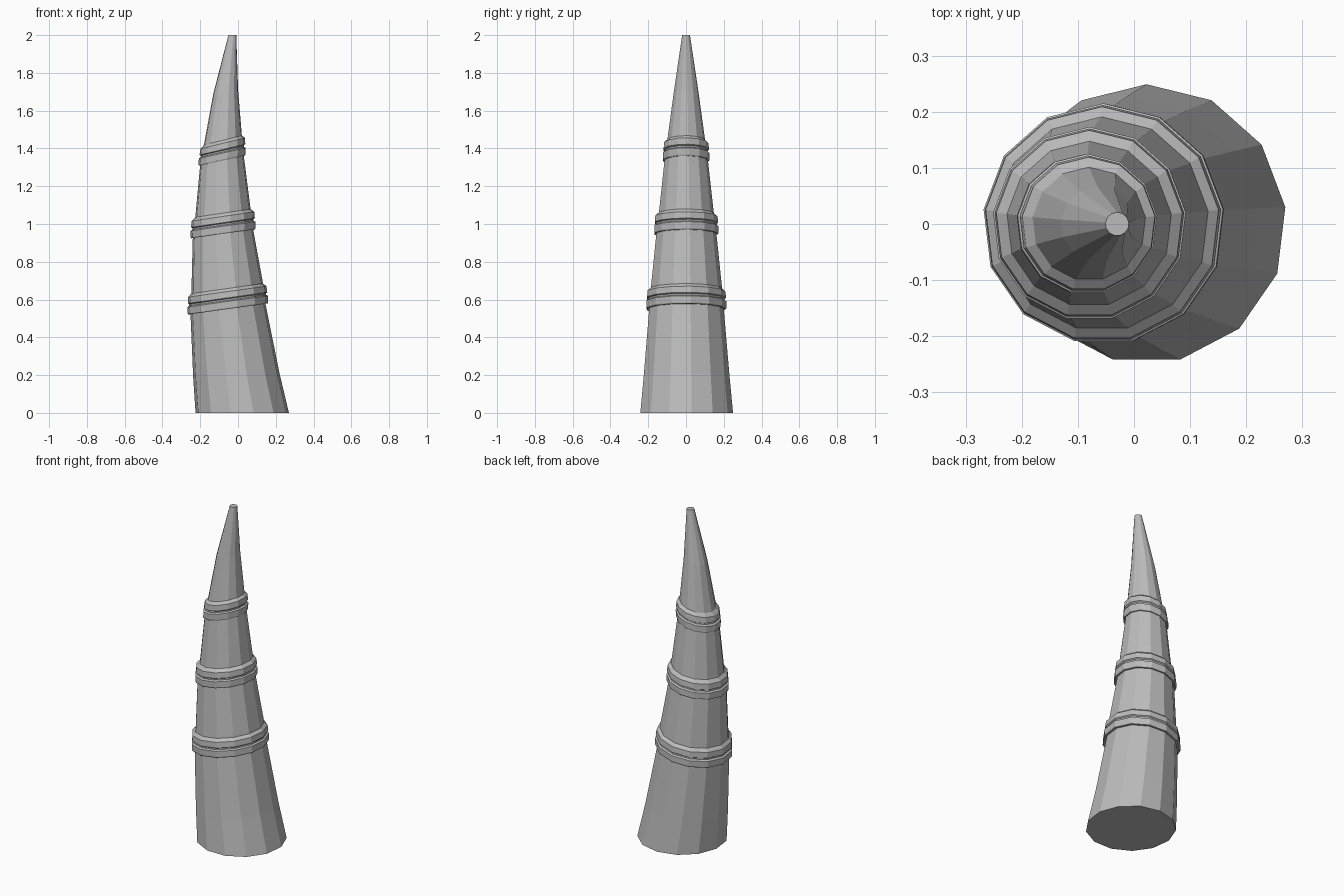
import bpy
import bmesh
from math import sin, cos, pi

SIDES = 13

cube = bpy.data.objects.get("Cube")
if cube:
    bpy.data.objects.remove(cube, do_unlink=True)

grey = bpy.data.materials.new("horn grey")
grey.use_nodes = True
colour = (0.5, 0.5, 0.5, 1)
grey.diffuse_color = colour
grey.node_tree.nodes["Principled BSDF"].inputs["Base Color"].default_value = colour

# Spine of the horn: height, centre x, radius, tilt of the section
SPINE = [
    (0.00, 0.0225, 0.249, 0.00),
    (0.20, -0.009, 0.230, 0.05),
    (0.55, -0.053, 0.200, 0.14),
    (0.67, -0.058, 0.190, 0.14),
    (0.94, -0.079, 0.162, 0.14),
    (1.07, -0.080, 0.146, 0.15),
    (1.34, -0.085, 0.116, 0.22),
    (1.445, -0.080, 0.101, 0.25),
    (1.70, -0.065, 0.066, 0.15),
    (2.00, -0.030, 0.021, 0.00),
]


def spine_at(z):
    """Interpolate centre, radius and tilt at a height."""
    for low, high in zip(SPINE, SPINE[1:]):
        if z <= high[0]:
            t = (z - low[0]) / (high[0] - low[0])
            return [a + (b - a) * t for a, b in zip(low, high)][1:]
    return SPINE[-1][1:]


def loft(name, stations, capped):
    """Skin tilted polygon sections given as (height, centre, radius, tilt)."""
    bm = bmesh.new()
    loops = []
    for z, cx, r, tilt in stations:
        loop = []
        for i in range(SIDES):
            a = pi / 2 + 2 * pi * i / SIDES
            x = r * cos(a)
            loop.append(bm.verts.new((cx + x, r * sin(a), z + tilt * x)))
        loops.append(loop)
    for low, high in zip(loops, loops[1:]):
        for i in range(SIDES):
            j = (i + 1) % SIDES
            bm.faces.new((low[i], low[j], high[j], high[i]))
    if capped:
        bm.faces.new(loops[0][::-1])
        bm.faces.new(loops[-1])
    mesh = bpy.data.meshes.new(name)
    bm.to_mesh(mesh)
    bm.free()
    mesh.materials.append(grey)
    obj = bpy.data.objects.new(name, mesh)
    bpy.context.collection.objects.link(obj)
    return obj


def ring(name, bottom, radius):
    """Double raised band with a groove and a sloping upper lip."""
    # rise above the bottom, and radius relative to the widest band
    profile = [
        (0.000, -0.025), (0.000, -0.003), (0.006, 0.0), (0.040, 0.0),
        (0.046, -0.010), (0.054, -0.010), (0.059, -0.003),
        (0.092, -0.006), (0.110, -0.026),
    ]
    stations = []
    for rise, offset in profile:
        z = bottom + rise
        cx, _, tilt = spine_at(z)
        stations.append((z, cx, radius + offset, tilt))
    return loft(name, stations, False)


# Horn
loft("horn_body", SPINE, True)

# Raised rings
ring("lower_ring", 0.55, 0.215)
ring("middle_ring", 0.948, 0.173)
ring("upper_ring", 1.335, 0.125)
